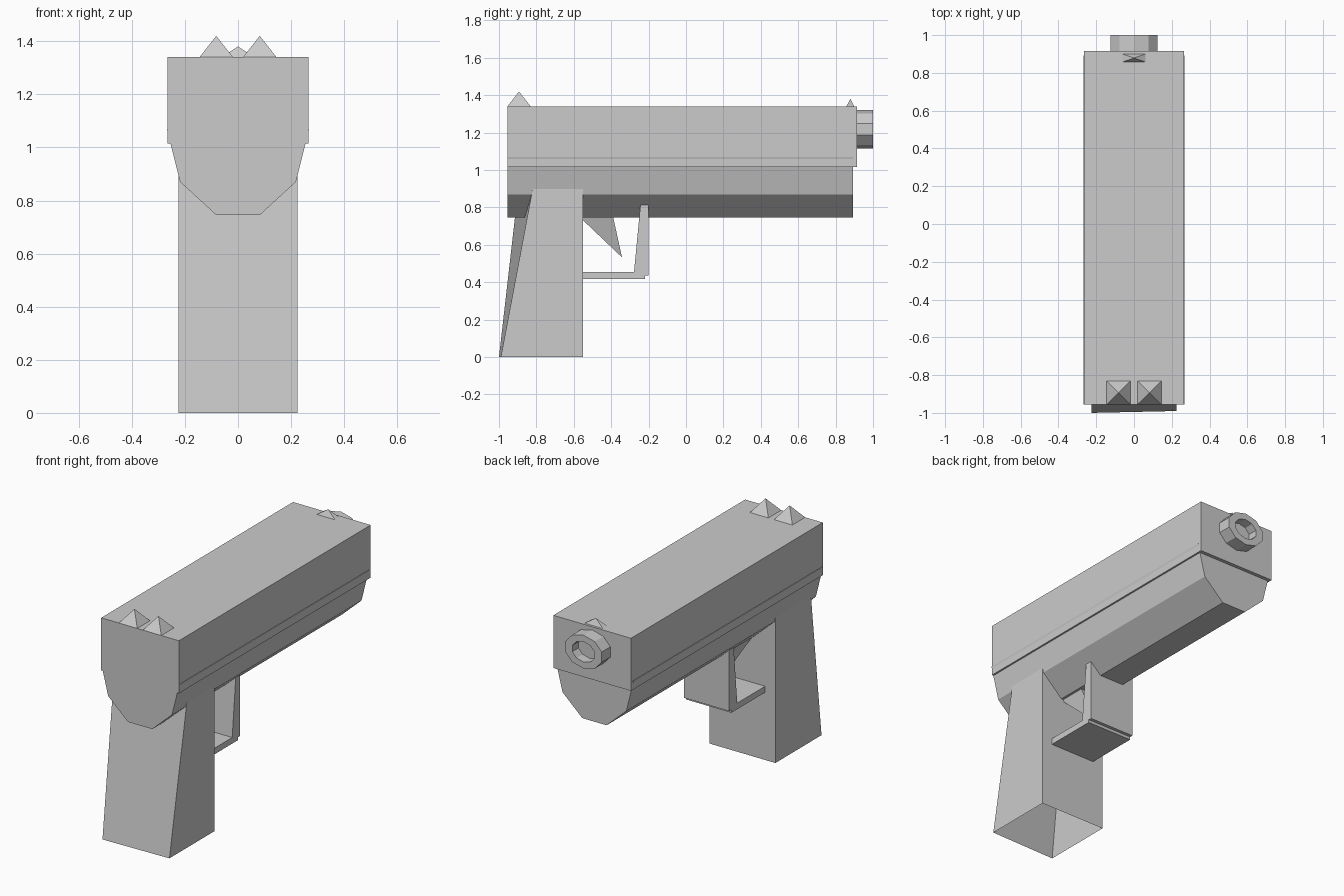
import bpy, bmesh
from math import sin, cos, pi

if "Cube" in bpy.data.objects:
    bpy.data.objects.remove(bpy.data.objects["Cube"])


def finish(name, bm):
    bmesh.ops.recalc_face_normals(bm, faces=bm.faces)
    mesh = bpy.data.meshes.new(name)
    bm.to_mesh(mesh)
    bm.free()
    obj = bpy.data.objects.new(name, mesh)
    bpy.context.collection.objects.link(obj)
    return obj


def loft(name, rings, cap_start=True, cap_end=True):
    """Join successive closed rings of points with side faces."""
    bm = bmesh.new()
    vr = [[bm.verts.new(p) for p in ring] for ring in rings]
    n = len(vr[0])
    for a, b in zip(vr, vr[1:]):
        for i in range(n):
            j = (i + 1) % n
            bm.faces.new((a[i], a[j], b[j], b[i]))
    if cap_start:
        bm.faces.new(vr[0])
    if cap_end:
        bm.faces.new(vr[-1])
    return finish(name, bm)


def pyramid(name, x0, x1, y0, y1, z, apex):
    bm = bmesh.new()
    base = [bm.verts.new(p) for p in ((x0, y0, z), (x1, y0, z), (x1, y1, z), (x0, y1, z))]
    tip = bm.verts.new(apex)
    bm.faces.new(base)
    for i in range(4):
        bm.faces.new((base[i], base[(i + 1) % 4], tip))
    return finish(name, bm)


def along_y(half, y0, y1):
    """Mirror a half profile in x/z and give its two end rings."""
    prof = half + [(-x, z) for x, z in reversed(half)]
    return [[(x, y, z) for x, z in prof] for y in (y0, y1)]


# Slide and tapered frame under it
loft("slide", along_y([(0.265, 1.34), (0.265, 1.015)], -0.955, 0.915))
loft("frame", along_y([(0.268, 1.07), (0.218, 0.87), (0.083, 0.746)], -0.955, 0.893))

# Hollow grip, open at the bottom, with a slightly twisted back
W = 0.225
loft("grip", [
    [(-W, -1.0, 0), (W, -0.99, 0), (W, -0.55, 0), (-W, -0.55, 0)],
    [(-W, -0.897, 0.9), (W, -0.82, 0.9), (W, -0.55, 0.9), (-W, -0.55, 0.9)],
], cap_start=False)

# Trigger guard
guard = [(-0.56, 0.417), (-0.22, 0.417), (-0.22, 0.435), (-0.2, 0.435),
         (-0.2, 0.83), (-0.242, 0.83), (-0.278, 0.455), (-0.56, 0.455)]
loft("trigger_guard", [[(x, y, z) for y, z in guard] for x in (-0.155, 0.155)])

# Trigger
pyramid("trigger", -0.07, 0.07, -0.57, -0.39, 0.75, (0, -0.342, 0.533))

# Sights
for side, s in (("left", -1), ("right", 1)):
    c = 0.082 * s
    pyramid("rear_sight_" + side, c - 0.063, c + 0.063, -0.955, -0.83, 1.34, (c, -0.893, 1.42))
pyramid("front_sight", -0.062, 0.062, 0.857, 0.9, 1.34, (0, 0.879, 1.38))


# Ten-sided muzzle with a recessed bore
def muzzle_ring(y, k):
    return [(0.131 * k * sin(i * pi / 5), y, 1.218 + 0.103 * k * cos(i * pi / 5))
            for i in range(10)]


loft("muzzle", [muzzle_ring(0.9, 1), muzzle_ring(1.0, 1),
                muzzle_ring(1.0, 0.61), muzzle_ring(0.94, 0.61)])
